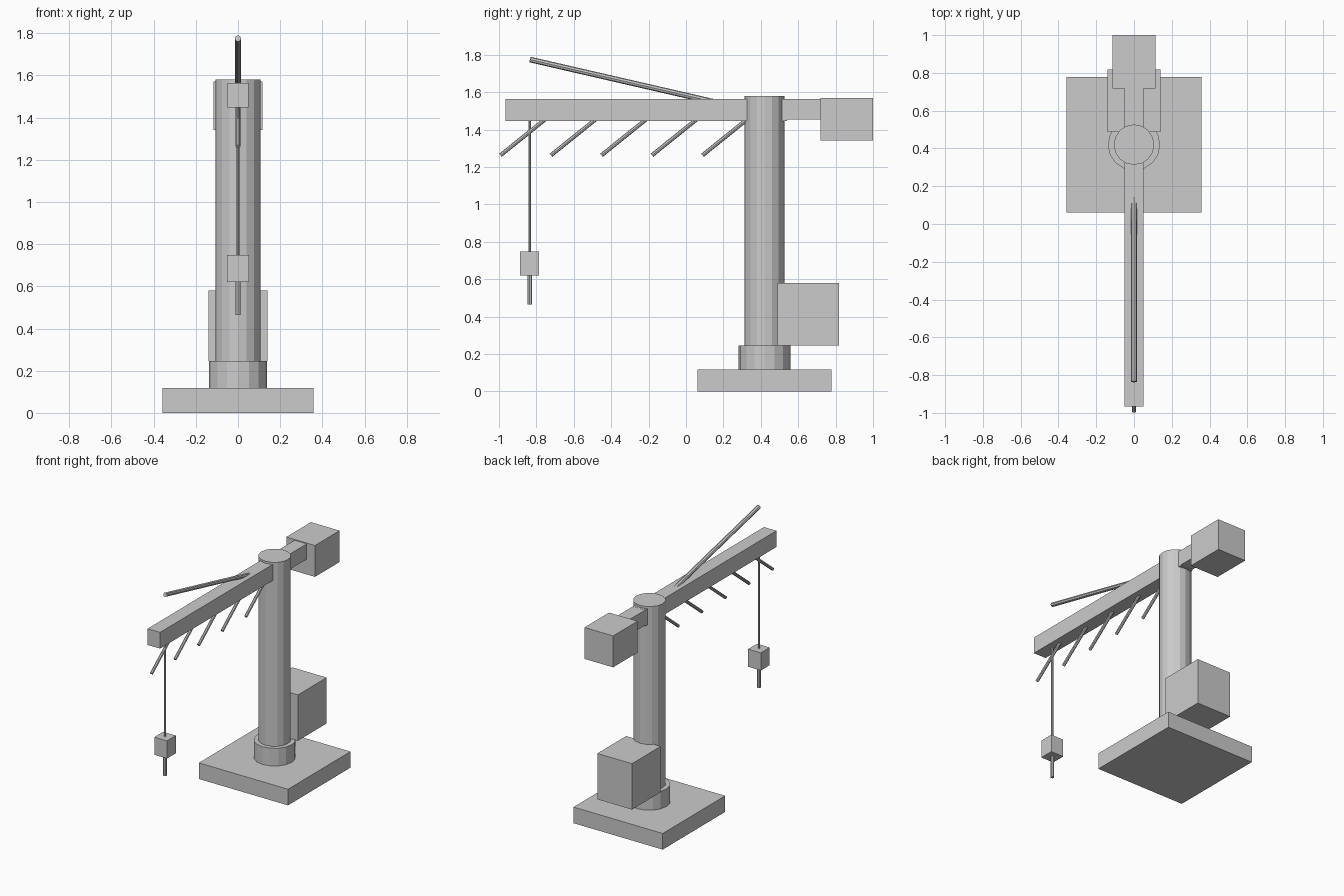
import bpy
from mathutils import Vector

if "Cube" in bpy.data.objects:
    bpy.data.objects.remove(bpy.data.objects["Cube"])

MAST_Y = 0.42   # centre line of the mast
HOIST_Y = -0.836  # centre line of the hoist rope


def box(name, x, y, z):
    """Box from (min, max) ranges on each axis."""
    bpy.ops.mesh.primitive_cube_add(size=1, location=[(a + b) / 2 for a, b in (x, y, z)])
    ob = bpy.context.object
    ob.name = name
    ob.scale = [b - a for a, b in (x, y, z)]
    bpy.ops.object.transform_apply(location=False, rotation=False, scale=True)
    return ob


def rod(name, start, end, radius, sides=8):
    """Flat-faced cylinder between two points."""
    a, b = Vector(start), Vector(end)
    bpy.ops.mesh.primitive_cylinder_add(vertices=sides, radius=radius,
                                        depth=(b - a).length, location=(a + b) / 2)
    ob = bpy.context.object
    ob.name = name
    ob.rotation_euler = (b - a).to_track_quat('Z', 'Y').to_euler()
    return ob


# Base, collar and mast
box("base_plate", (-0.358, 0.358), (MAST_Y - 0.358, MAST_Y + 0.358), (0, 0.117))
rod("mast_collar", (0, MAST_Y, 0.117), (0, MAST_Y, 0.245), 0.138, 16)
rod("mast", (0, MAST_Y, 0.245), (0, MAST_Y, 1.58), 0.107, 16)

# Machinery housing behind the mast
box("machine_housing", (-0.139, 0.139), (0.488, 0.818), (0.247, 0.58))

# Jib, rear arm and counterweight
box("jib", (-0.05, 0.05), (-0.965, 0.54), (1.447, 1.565))
box("rear_arm", (-0.049, 0.049), (0.45, 0.74), (1.453, 1.564))
box("counterweight", (-0.115, 0.115), (0.718, 1.0), (1.342, 1.57))

# Slanted struts under the jib
for i in range(5):
    y = -0.992 + 0.27 * i
    rod(f"jib_strut_{i + 1}", (0, y, 1.263), (0, y + 0.27, 1.48), 0.011)

# Tie bar above the jib
rod("tie_bar", (0, -0.835, 1.775), (0, 0.36, 1.50), 0.015)

# Hoist rope, block and hook
rod("hoist_rope", (0, HOIST_Y, 0.74), (0, HOIST_Y, 1.46), 0.007)
box("hook_block", (-0.051, 0.051), (HOIST_Y - 0.051, HOIST_Y + 0.051), (0.62, 0.748))
rod("hook_pin", (0, HOIST_Y, 0.465), (0, HOIST_Y, 0.63), 0.0125)
